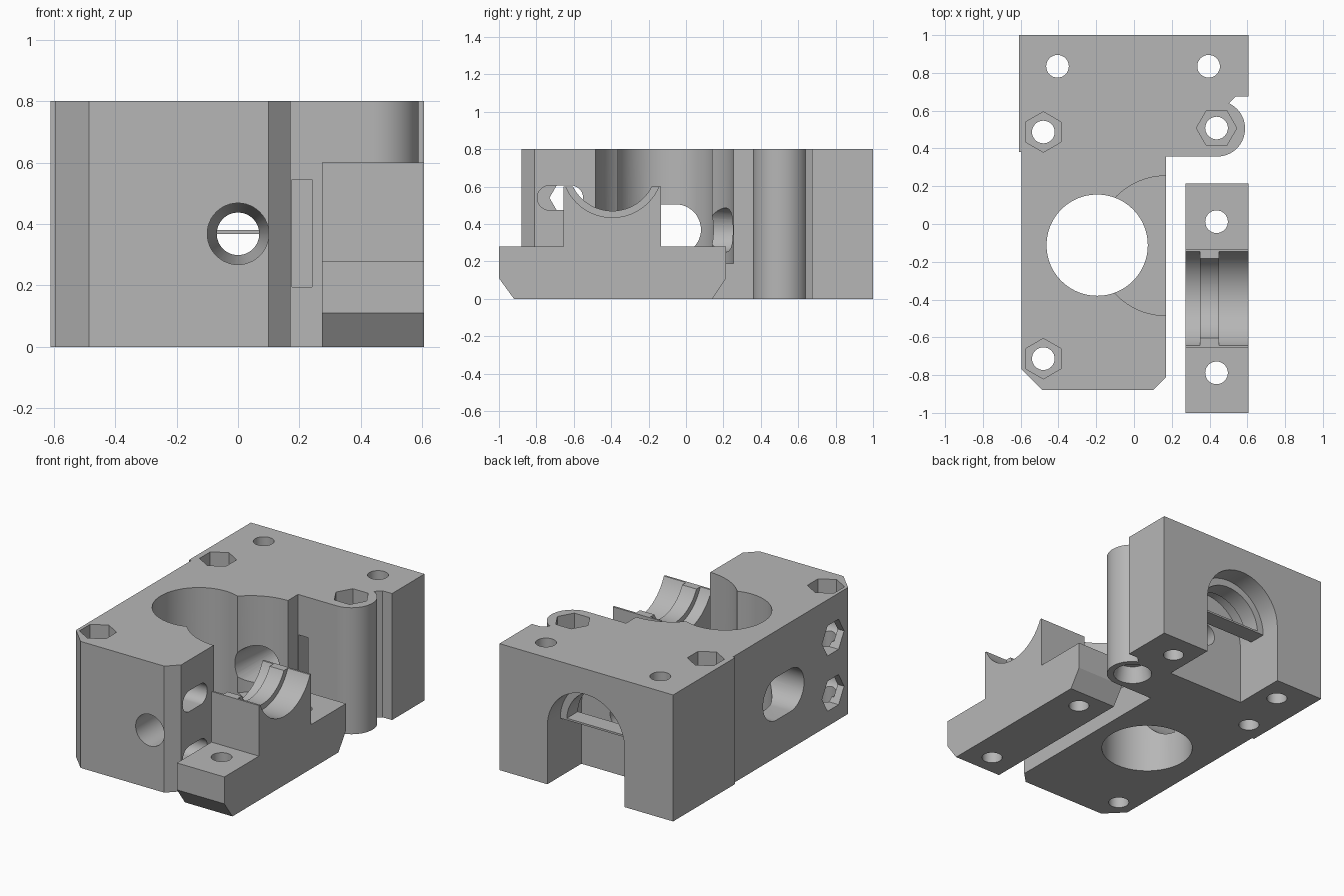
import bpy, bmesh, math
from mathutils import Matrix

if "Cube" in bpy.data.objects:
    bpy.data.objects.remove(bpy.data.objects["Cube"])

grey = bpy.data.materials.new("plain grey")
grey.diffuse_color = (0.47, 0.47, 0.47, 1)
grey.use_nodes = True
grey.node_tree.nodes["Principled BSDF"].inputs["Base Color"].default_value = grey.diffuse_color
AXIS = {'x': Matrix(((0, 0, 1), (1, 0, 0), (0, 1, 0))).to_4x4(),   # (u,v,w) -> (y,z,x)
        'y': Matrix(((1, 0, 0), (0, 0, 1), (0, 1, 0))).to_4x4(),   # (u,v,w) -> (x,z,y)
        'z': Matrix.Identity(4)}                                   # (u,v,w) -> (x,y,z)


def loft(name, low, high, a, b, axis):
    """Solid between two matching outlines at a and b along an axis."""
    bm = bmesh.new()
    n = len(low)
    lo = [bm.verts.new((u, v, a)) for u, v in low]
    hi = [bm.verts.new((u, v, b)) for u, v in high]
    bm.faces.new(lo[::-1])
    bm.faces.new(hi)
    for i in range(n):
        j = (i + 1) % n
        bm.faces.new((lo[i], lo[j], hi[j], hi[i]))
    bm.transform(AXIS[axis])
    bmesh.ops.recalc_face_normals(bm, faces=bm.faces)
    me = bpy.data.meshes.new(name)
    bm.to_mesh(me)
    bm.free()
    me.materials.append(grey)
    ob = bpy.data.objects.new(name, me)
    bpy.context.collection.objects.link(ob)
    return ob


def prism(name, pts, a, b, axis):
    return loft(name, pts, pts, a, b, axis)


def ring(u, v, r, n=64, start=0.0):
    return [(u + r * math.cos(start + 2 * math.pi * i / n),
             v + r * math.sin(start + 2 * math.pi * i / n)) for i in range(n)]


def rect(u0, u1, v0, v1):
    return [(u0, v0), (u1, v0), (u1, v1), (u0, v1)]


def slot(u0, u1, v, r, n=24):
    """Rounded slot outline from u0 to u1."""
    arc = [math.pi * i / n - math.pi / 2 for i in range(n + 1)]
    return ([(u1 - r + r * math.cos(t), v + r * math.sin(t)) for t in arc] +
            [(u0 + r - r * math.cos(t), v - r * math.sin(t)) for t in arc])


def cut(target, tool, mode='DIFFERENCE'):
    m = target.modifiers.new("cut", 'BOOLEAN')
    m.object, m.operation, m.solver = tool, mode, 'EXACT'
    bpy.context.view_layer.objects.active = target
    bpy.ops.object.modifier_apply(modifier=m.name)
    bpy.data.objects.remove(tool)


def drill(target, pts, a, b, axis, pts2=None):
    cut(target, loft("cutter", pts, pts2 or pts, a, b, axis))


# main body outline with the rounded hinge lug
lug = [(0.44 + 0.148 * math.cos(math.radians(t)), 0.505 + 0.148 * math.sin(math.radians(t)))
       for t in range(-90, 66, 5)]
outline = ([(-0.61, 1), (-0.61, 0.38), (-0.595, 0.38), (-0.595, -0.77), (-0.485, -0.88),
            (0.10, -0.88), (0.17, -0.81), (0.17, 0.357)] + lug +
           [(0.54, 0.675), (0.605, 0.675), (0.605, 1)])
body = prism("extruder_body", outline, 0, 0.8, 'z')

# large vertical bore and round pocket open to the right
drill(body, ring(-0.195, -0.112, 0.268, 96), -0.1, 0.9, 'z')
drill(body, ring(0.17, -0.115, 0.37, 96), 0.19, 0.9, 'z')

# rear arch: straight channel below, stepped round seat above
drill(body, rect(-0.27, 0.27, -0.1, 0.37), 0.66, 1.1, 'y')
for y0, y1, r in ((0.87, 1.1, 0.27), (0.75, 0.88, 0.225), (0.66, 0.76, 0.27)):
    drill(body, ring(0, 0.37, r), y0, y1, 'y')

# lengthwise feed hole: straight at the front, tapered behind the pocket
drill(body, ring(0, 0.368, 0.10, 48), -1, -0.2, 'y')
drill(body, ring(0, 0.368, 0.13, 48), 0.1, 0.68, 'y', ring(0, 0.368, 0.067, 48))

# side slot on the left, and the two clamp slots with hexagon pockets
drill(body, slot(-0.33, 0.08, 0.37, 0.135), -0.7, -0.2, 'x')
for z in (0.19, 0.54):
    drill(body, slot(-0.795, -0.55, z, 0.066), -0.55, 0.3, 'x')
    drill(body, ring(-0.62, z, 0.11, 6), -0.7, -0.47, 'x')

# vertical screw holes, some with hexagon nut pockets on top
for x, y, turn in ((-0.405, 0.835, None), (0.395, 0.835, None), (-0.48, 0.487, 0.5),
                   (-0.48, -0.713, 0.5), (0.437, 0.508, 0.0)):
    drill(body, ring(x, y, 0.06, 32), -0.1, 0.9, 'z')
    if turn is not None:
        drill(body, ring(x, y, 0.107, 6, turn * math.pi / 3), 0.70, 0.9, 'z')
drill(body, ring(0.437, 0.508, 0.115, 32), -0.01, 0.1, 'z', ring(0.437, 0.508, 0.09, 32))

# narrow slot beside the lug
drill(body, rect(0.175, 0.24, 0.195, 0.545), 0.3, 0.6, 'y')

# thin bridge across the arch
bridge = prism("arch_bridge", rect(-0.275, 0.275, 0.368, 0.38), 0.76, 0.87, 'y')

# separate clamp block with chamfered foot and raised cradle
profile = [(-0.92, 0), (0.14, 0), (0.215, 0.11), (0.215, 0.28), (-0.133, 0.28), (-0.133, 0.6),
           (-0.655, 0.6), (-0.655, 0.28), (-1, 0.28), (-1, 0.11)]
clamp = prism("clamp_block", profile, 0.273, 0.605, 'x')
for x0, x1, r in ((0.2, 0.35, 0.27), (0.34, 0.46, 0.235), (0.45, 0.7, 0.27)):
    drill(clamp, ring(-0.394, 0.705, r, 96), x0, x1, 'x')
for y in (0.012, -0.788):
    drill(clamp, ring(0.437, y, 0.06, 32), -0.1, 0.7, 'z')

# smooth round walls, keep edges crisp
for ob in (body, bridge, clamp):
    bpy.ops.object.select_all(action='DESELECT')
    ob.select_set(True)
    bpy.context.view_layer.objects.active = ob
    bpy.ops.object.shade_smooth_by_angle(angle=math.radians(25))
